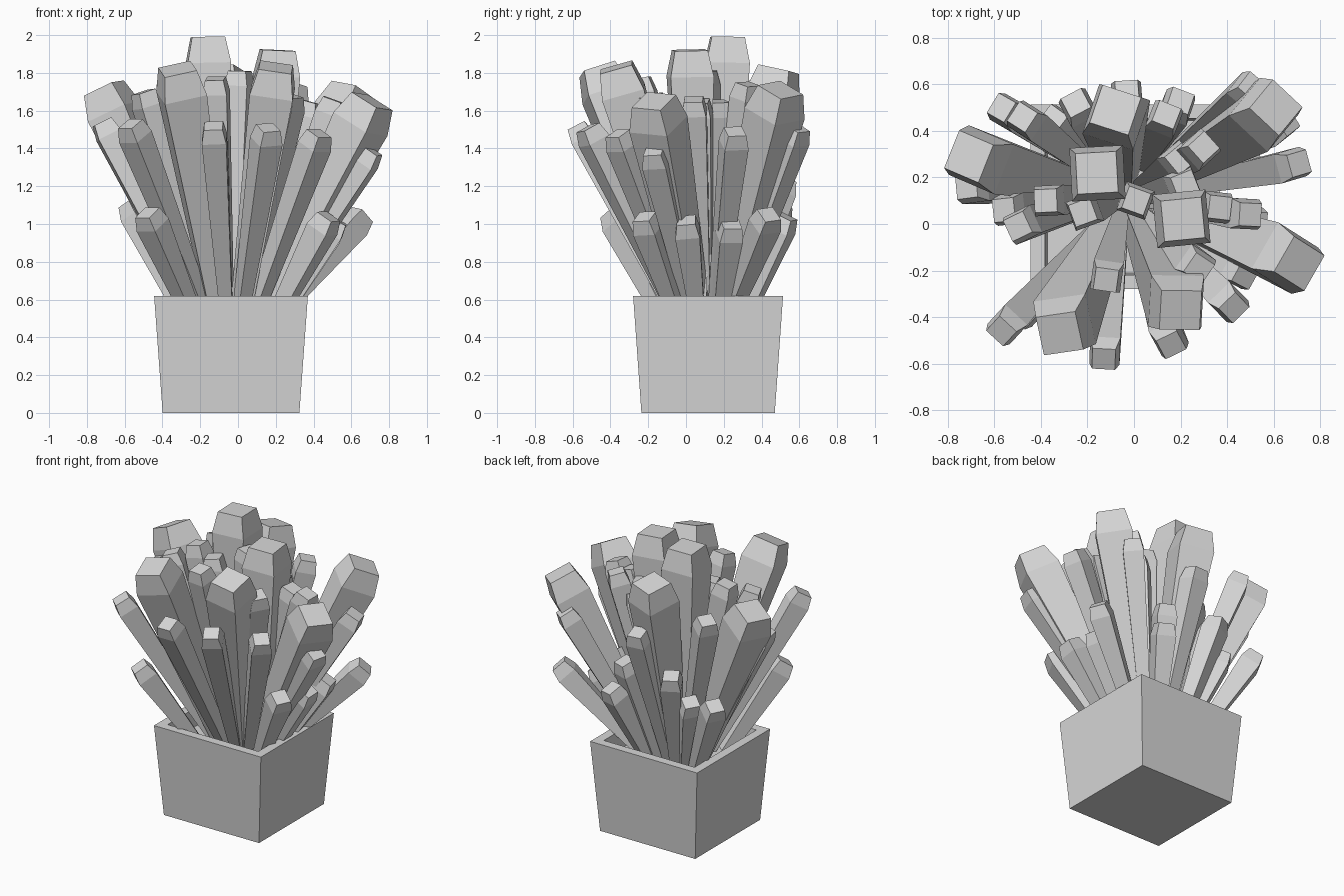
import bpy
import bmesh
from math import radians
from mathutils import Matrix, Vector

default = bpy.data.objects.get("Cube")
if default:
    bpy.data.objects.remove(default, do_unlink=True)

# One plain grey for everything
grey = bpy.data.materials.new("plain grey")
grey.use_nodes = True
colour = (0.68, 0.68, 0.68, 1)
grey.diffuse_color = colour
grey.node_tree.nodes["Principled BSDF"].inputs["Base Color"].default_value = colour

CENTRE = Vector((-0.037, 0.117, 0))
ROOT_HEIGHT = 0.33


def square_ring(bm, half, height, matrix):
    """Add four vertices of a square at the given height along the local axis."""
    corners = ((-half, -half), (half, -half), (half, half), (-half, half))
    return [bm.verts.new(matrix @ Vector((x, y, height))) for x, y in corners]


def square_loft(name, sections, matrix):
    """Skin a closed solid through square sections given as (half width, height)."""
    bm = bmesh.new()
    rings = [square_ring(bm, half, height, matrix) for half, height in sections]
    for lower, upper in zip(rings, rings[1:]):
        for i in range(4):
            j = (i + 1) % 4
            bm.faces.new((lower[i], lower[j], upper[j], upper[i]))
    bm.faces.new(rings[0][::-1])
    bm.faces.new(rings[-1])
    bmesh.ops.recalc_face_normals(bm, faces=bm.faces)
    mesh = bpy.data.meshes.new(name)
    bm.to_mesh(mesh)
    bm.free()
    mesh.materials.append(grey)
    obj = bpy.data.objects.new(name, mesh)
    bpy.context.collection.objects.link(obj)


def leaf(name, tip, width, spread, roll):
    """Four-sided leaf that widens to a shoulder, then tapers to a flat cap.

    Spread moves the root from the planter's middle towards the point under the tip.
    """
    tip = Vector(tip)
    root = CENTRE.lerp(Vector((tip.x, tip.y, 0)), spread)
    root.z = ROOT_HEIGHT
    forward = (tip - root).normalized()
    length = (tip - root).length
    side = Vector((0, 0, 1)).cross(forward).normalized()
    frame = Matrix((side.cross(forward), side, forward)).transposed().to_4x4()
    matrix = Matrix.Translation(root) @ frame @ Matrix.Rotation(radians(roll), 4, "Z")
    half = width / 2
    sections = [(half * 0.4, 0), (half, length - 0.6 * width), (half * 0.76, length)]
    square_loft(name, sections, matrix)


# Tapered square planter: outer wall, rim, inner wall and soil bed
square_loft("planter", [(0.362, 0), (0.407, 0.62), (0.345, 0.62), (0.335, 0.5)],
            Matrix.Translation(CENTRE) @ Matrix.Diagonal((1, 0.975, 1, 1)))

# Big leaves: tip, root spread and roll
big_leaves = [
    ((-0.71, 0.29, 1.72), 0.1, -8), ((-0.16, 0.22, 1.99), 0.7, 43),
    ((-0.08, 0.49, 1.82), 0.1, -25), ((0.21, 0.02, 1.92), 0.7, 27),
    ((0.20, -0.37, 1.83), 0.1, -28), ((-0.32, -0.47, 1.82), 0.1, 36),
    ((0.61, 0.50, 1.71), 0.1, 18), ((0.71, -0.17, 1.65), 0.1, -10),
]
for number, (tip, spread, roll) in enumerate(big_leaves, start=1):
    leaf(f"big_leaf_{number}", tip, 0.23, spread, roll)

# Slim leaves: tips only, in a tall and a low tier
tall_tips = [
    (-0.48, 0.46, 1.66), (0.30, 0.33, 1.74), (-0.38, 0.10, 1.75), (-0.12, -0.24, 1.77),
    (0.28, -0.19, 1.68), (0.37, 0.07, 1.65), (0.50, 0.04, 1.66), (-0.72, 0.16, 1.54),
    (-0.57, -0.46, 1.53), (-0.13, -0.58, 1.52), (0.16, -0.52, 1.51), (0.43, -0.36, 1.48),
    (0.71, 0.26, 1.49), (-0.50, -0.01, 1.70), (0.01, 0.10, 1.81), (0.20, 0.28, 1.62),
    (0.22, 0.17, 1.65), (-0.22, 0.05, 1.72), (-0.03, 0.57, 1.50), (0.51, 0.59, 1.51),
    (-0.56, 0.06, 1.50), (0.71, -0.17, 1.39), (0.66, 0.44, 1.05),
]
low_tips = [
    (-0.57, 0.50, 1.11), (-0.35, 0.45, 1.06), (-0.25, 0.52, 1.24), (0.14, 0.47, 1.22),
    (0.20, 0.53, 1.04), (-0.48, -0.39, 1.06), (0.48, -0.22, 1.04), (0.53, 0.00, 1.02),
    (0.51, 0.24, 1.00),
]
for tier, tips, spread in (("tall", tall_tips, 0.11), ("low", low_tips, 0.28)):
    for number, tip in enumerate(tips, start=1):
        leaf(f"{tier}_leaf_{number}", tip, 0.13, spread, number % 3 * 5)
